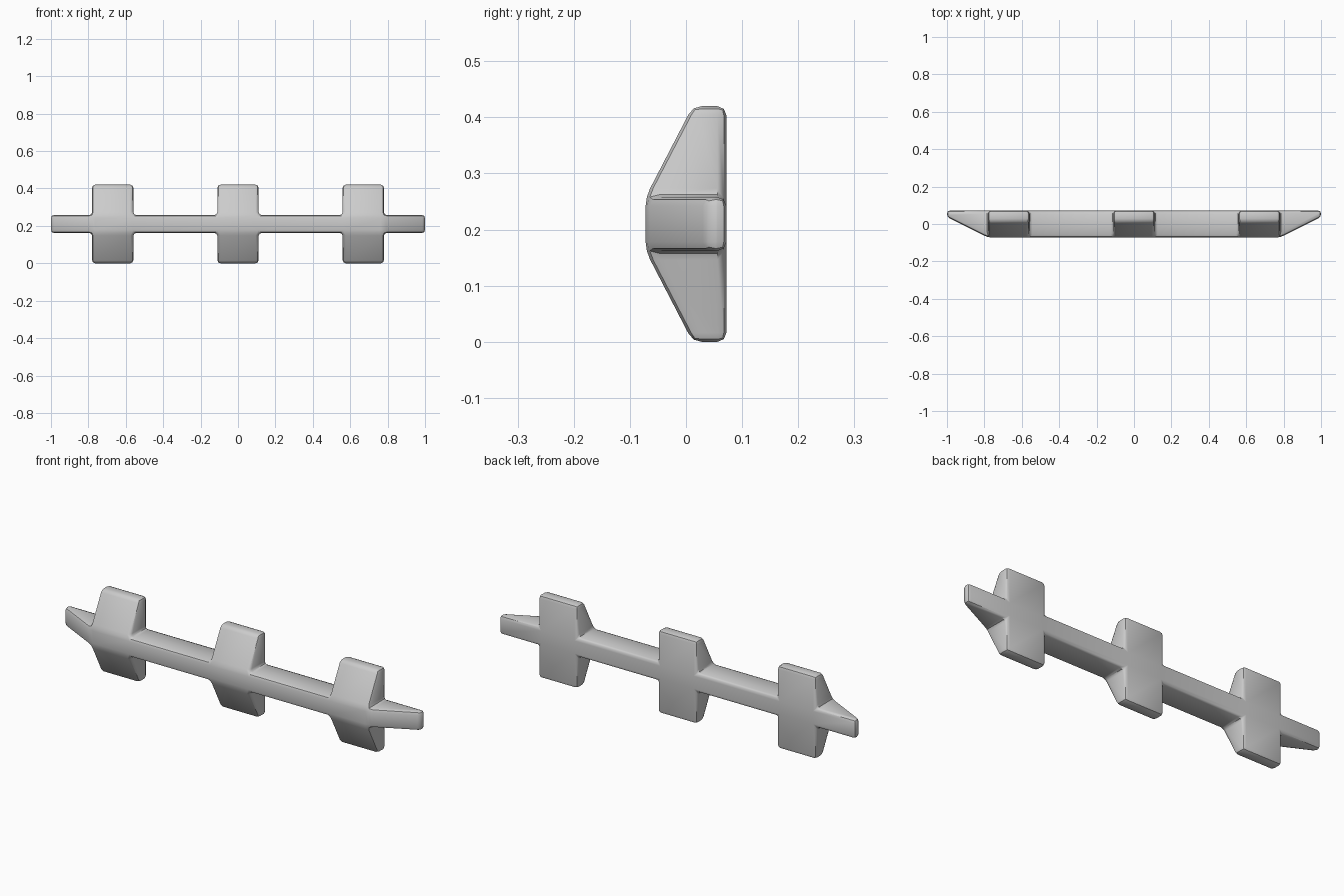
import bpy, bmesh

if "Cube" in bpy.data.objects:
    bpy.data.objects.remove(bpy.data.objects["Cube"])

# Grid lines of the front outline: three plates on one long bar
XS = [-1.0, -0.78, -0.56, -0.11, 0.11, 0.56, 0.78, 1.0]
ZS = [0.0, 0.162, 0.258, 0.42]
FRONT, BACK = -0.072, 0.072
PLATES = (1, 3, 5)


def front_y(i, k):
    if i in (0, 7):          # tapered bar tips
        return 0.037
    if k in (0, 3):          # sloped plate tips
        return 0.012
    return FRONT


cells = [(i, 1) for i in range(7)] + [(i, k) for i in PLATES for k in (0, 2)]
bm = bmesh.new()
verts = {}


def vert(i, k, side):
    key = (i, k, side)
    if key not in verts:
        y = BACK if side else front_y(i, k)
        verts[key] = bm.verts.new((XS[i], y, ZS[k]))
    return verts[key]


# Front and back skins, with walls wherever a cell has no neighbour
for i, k in cells:
    ring = [(i, k), (i + 1, k), (i + 1, k + 1), (i, k + 1)]
    bm.faces.new([vert(*c, 0) for c in ring])
    bm.faces.new([vert(*c, 1) for c in reversed(ring)])
    neighbours = [(i, k - 1), (i + 1, k), (i, k + 1), (i - 1, k)]
    for n, other in enumerate(neighbours):
        if other not in cells:
            a, b = ring[n], ring[(n + 1) % 4]
            bm.faces.new([vert(*b, 0), vert(*a, 0), vert(*a, 1), vert(*b, 1)])
bmesh.ops.recalc_face_normals(bm, faces=bm.faces[:])

mesh = bpy.data.meshes.new("cross_bar")
bm.to_mesh(mesh)
bm.free()
bar = bpy.data.objects.new("cross_bar", mesh)
bpy.context.collection.objects.link(bar)

# Softened edges and inner corners
bevel = bar.modifiers.new("soft_edges", 'BEVEL')
bevel.width = 0.016
bevel.segments = 2
bevel.limit_method = 'ANGLE'
bevel.angle_limit = 0.4

bpy.context.view_layer.objects.active = bar
bar.select_set(True)
bpy.ops.object.modifier_apply(modifier=bevel.name)
bpy.ops.object.shade_smooth_by_angle(angle=0.7)
